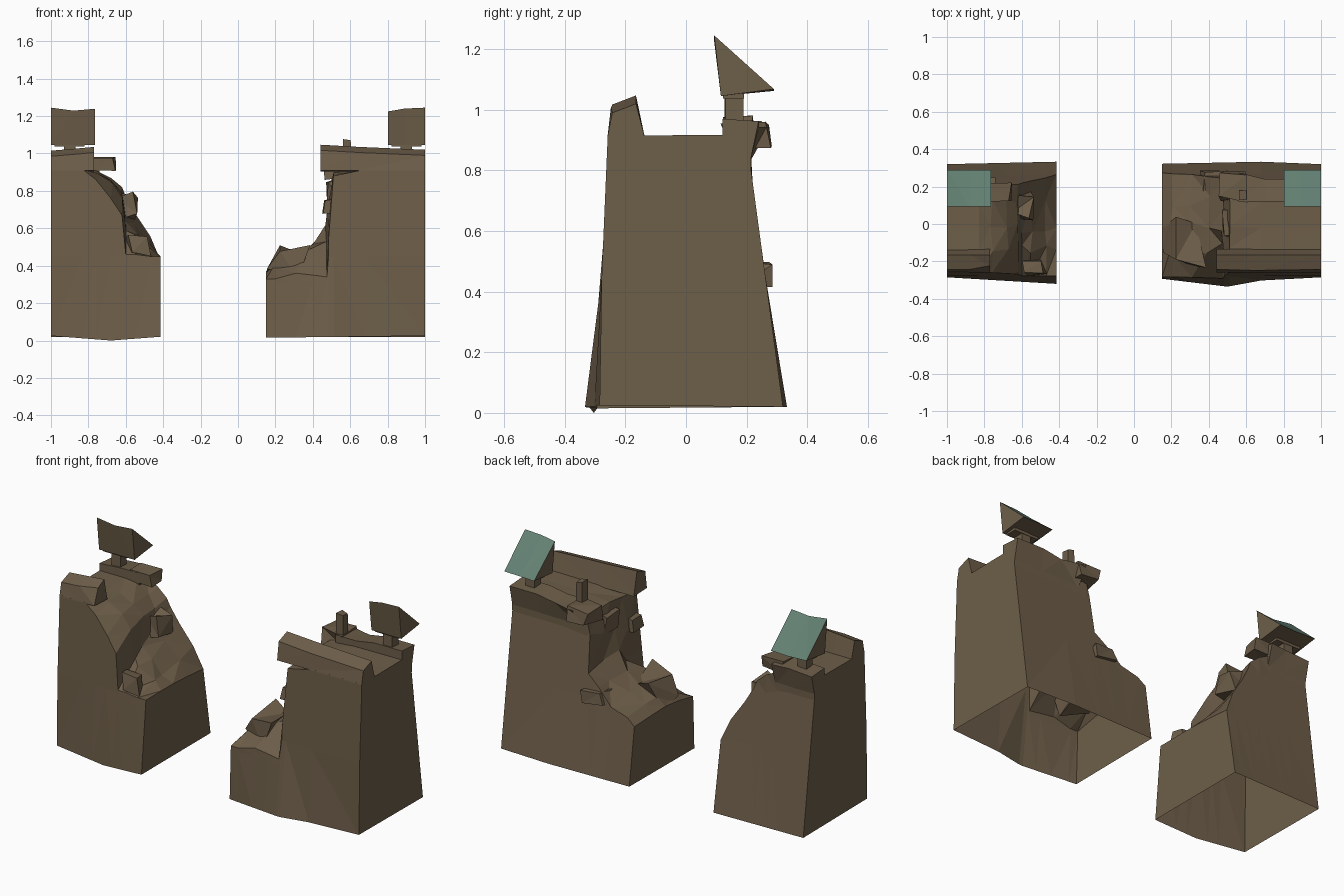
import bpy, bmesh, random
from mathutils import Vector

if "Cube" in bpy.data.objects:
    bpy.data.objects.remove(bpy.data.objects["Cube"])

random.seed(4)


def material(name, rgb):
    m = bpy.data.materials.new(name)
    m.diffuse_color = (*rgb, 1)
    m.use_nodes = True
    m.node_tree.nodes["Principled BSDF"].inputs["Base Color"].default_value = m.diffuse_color
    return m


STONE = material("brown stone", (0.155, 0.112, 0.067))
TEAL = material("teal roof", (0.125, 0.215, 0.170))


def finish(name, bm, mats=(STONE,)):
    bmesh.ops.triangulate(bm, faces=[f for f in bm.faces if len(f.verts) > 3])
    bmesh.ops.recalc_face_normals(bm, faces=bm.faces)
    me = bpy.data.meshes.new(name)
    bm.to_mesh(me)
    bm.free()
    for m in mats:
        me.materials.append(m)
    ob = bpy.data.objects.new(name, me)
    bpy.context.collection.objects.link(ob)
    return ob


def loft(name, sections, closed=True):
    """Join a row of 3D sections; an open section leaves the underside open."""
    bm = bmesh.new()
    rows = [[bm.verts.new(p) for p in s] for s in sections]
    n = len(rows[0])
    for a, b in zip(rows, rows[1:]):
        for i in range(n if closed else n - 1):
            j = (i + 1) % n
            bm.faces.new((a[i], a[j], b[j], b[i]))
    bm.faces.new(rows[0])
    bm.faces.new(rows[-1])
    return finish(name, bm)


def lerp(table, t):
    if t <= table[0][0]:
        return table[0][1]
    for (a, u), (b, v) in zip(table, table[1:]):
        if t <= b:
            return u + (v - u) * (t - a) / (b - a)
    return table[-1][1]


# battered wall faces: depth of the front and back at each height
FRONT = [(0.45, -0.278), (0.92, -0.258)]
BACK = [(0.45, 0.262), (0.82, 0.212), (0.92, 0.215)]
FOOT = [(-1, -0.285), (-0.415, -0.32), (0.15, -0.293), (0.5, -0.335), (0.8, -0.28), (1, -0.285)]
FOOT_BACK = [(-1, 0.32), (-0.415, 0.333), (0.15, 0.322), (0.88, 0.337), (1, 0.32)]
FOOT_Z = [(-1, 0.025), (-0.68, 0.0), (-0.415, 0.02), (0.15, 0.015), (1, 0.025)]


def wall_section(x, hf, hm, hb, rough):
    def face_y(tab, foot, z):
        if z < 0.45:
            return foot + (tab[0][1] - foot) * z / 0.45
        return lerp(tab, z)
    f0, b0, z0 = lerp(FOOT, x), lerp(FOOT_BACK, x), lerp(FOOT_Z, x)
    mf, mb = min(0.45, hf * 0.9), min(0.45, hb * 0.9)
    nb = mb + (hb - mb) * 0.75
    pts = [(f0, z0), (face_y(FRONT, f0, mf), mf), (face_y(FRONT, f0, hf), hf)]
    for y, w in ((-0.135, 0.7), (-0.02, 1.0), (0.115, 0.6)):
        side = hf if y < 0 else hb
        z = side + (hm - side) * w + rough * random.uniform(-0.035, 0.03)
        pts.append((y + rough * random.uniform(-0.04, 0.04), z))
    pts += [(face_y(BACK, b0, hb), hb), (face_y(BACK, b0, nb), nb),
            (face_y(BACK, b0, mb), mb), (b0, 0.02)]
    return [(x + (random.uniform(-0.02, 0.02) * rough if 3 <= i <= 5 else 0), y, z)
            for i, (y, z) in enumerate(pts)]


# broken wall halves: x, front height, middle height, back height, roughness
LEFT = [(-1, .915, .915, .92, 0), (-.83, .915, .915, .92, 0), (-.76, .86, .9, .91, .4),
        (-.68, .76, .87, .87, .6), (-.62, .67, .78, .82, .6), (-.6, .46, .66, .77, .8),
        (-.55, .46, .58, .68, .8), (-.47, .45, .51, .56, .6), (-.415, .45, .45, .43, 0)]
RIGHT = [(.15, .33, .37, .36, 0), (.2, .33, .43, .40, .5), (.31, .36, .49, .43, .8),
         (.4, .35, .54, .52, .8), (.475, .34, .62, .58, .8), (.485, .55, .76, .8, .6),
         (.51, .88, .9, .9, .2), (.68, .915, .91, .92, 0), (1, .915, .915, .92, 0)]
for name, rows in (("left_wall", LEFT), ("right_wall", RIGHT)):
    loft(name, [wall_section(*r) for r in rows], closed=False)


def parapet(name, profile, stations):
    """Stations: x, lift of the upper edge, push of the outer edge."""
    loft(name, [[(x, y + (push if i == 2 else 0), z + (lift if i in (1, 2) else 0))
                 for i, (y, z) in enumerate(profile)] for x, lift, push in stations])


FRONT_CAP = [(-0.135, 0.905), (-0.165, 1.035), (-0.243, 1.005), (-0.259, 0.91)]
BACK_CAP = [(0.12, 0.905), (0.12, 0.97), (0.24, 0.962), (0.212, 0.83)]
parapet("left_front_parapet", FRONT_CAP, [(-1, -.02, 0), (-.88, -.01, 0), (-.77, 0, .02)])
parapet("right_front_parapet", FRONT_CAP, [(.44, .012, 0), (.65, 0, -.005), (1, -.015, 0)])
parapet("left_back_parapet", BACK_CAP, [(-1, -.01, 0), (-.85, 0, 0), (-.74, 0, .01)])
parapet("right_back_parapet", BACK_CAP, [(.56, -.02, .035), (.7, -.02, 0), (.82, 0, 0), (1, 0, 0)])


def stone(name, centre, size, twist=0.0):
    """Rough block with slightly shifted corners."""
    bm = bmesh.new()
    bmesh.ops.create_cube(bm, size=1)
    for v in bm.verts:
        v.co = Vector([centre[k] + size[k] * (v.co[k] + random.uniform(-twist, twist))
                       for k in range(3)])
    return finish(name, bm)


# loose and protruding stones in the breach
stone("left_ledge_stone", (-.725, .165, .945), (.13, .1, .07), .08)
stone("left_front_stone", (-.53, -.235, .51), (.10, .07, .09), .2)
stone("left_slope_stone", (-.6, .1, .72), (.10, .12, .12), .2)
stone("right_face_stone_low", (.5, -.2, .72), (.09, .1, .08), .15)
stone("right_face_stone_high", (.51, .02, .8), (.06, .16, .13), .2)
stone("right_back_wedge", (.53, .2, .91), (.12, .14, .08), .15)
stone("right_back_stone", (.42, .23, .46), (.12, .1, .08), .2)
stone("right_slope_stone", (.27, -.1, .42), (.16, .2, .14), .25)

# short posts on the back parapet
stone("middle_post", (.582, .155, 1.0), (.04, .05, .14), .05)
for side, x in (("left", -.9), ("right", .9)):
    stone(side + "_roof_post", (x, .16, 1.02), (.06, .06, .14))
    stone(side + "_roof_beam", (x, .157, 1.05), (.16, .07, .025))

# wedge shaped shelter roofs, teal on the slope facing up and back
for side, xs in (("left", (-1, -.88, -.765)), ("right", (1, .89, .803))):
    drop = (0, -.016, -.006) if side == "left" else (0, -.005, -.02)
    rows = [[(x, .093, 1.245 + d), (x, .29, 1.068 + d * .3), (x, .115, 1.045)]
            for x, d in zip(xs, drop)]
    roof = loft(side + "_roof", rows)
    roof.data.materials.append(TEAL)
    for f in roof.data.polygons:
        f.material_index = int(f.normal.z > 0.4)
